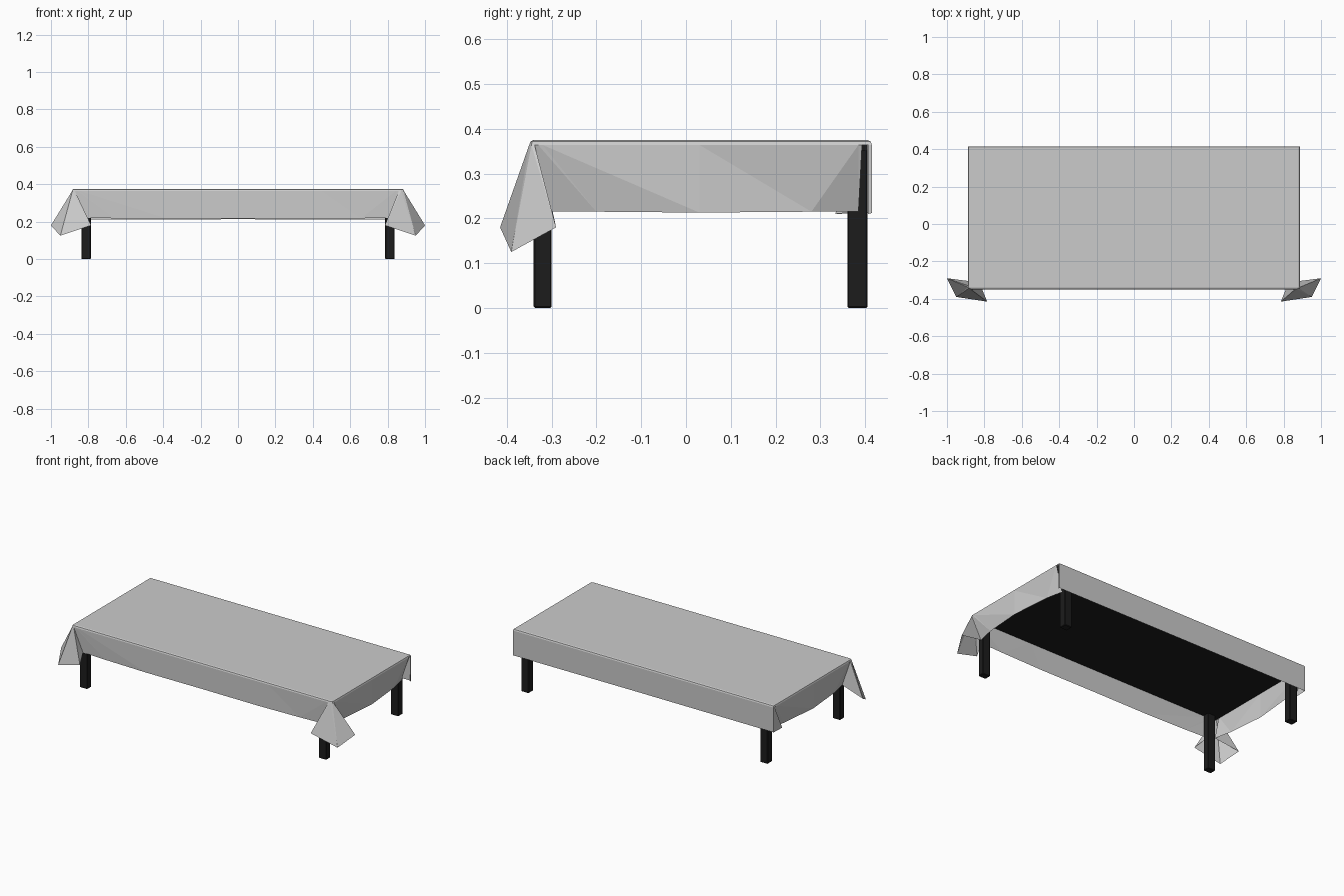
import bpy, bmesh

if "Cube" in bpy.data.objects:
    bpy.data.objects.remove(bpy.data.objects["Cube"])

black = bpy.data.materials.new("black_paint")
black.diffuse_color = (0.012, 0.012, 0.012, 1)
black.use_nodes = True
black.node_tree.nodes["Principled BSDF"].inputs["Base Color"].default_value = black.diffuse_color


def box(name, lo, hi, bevel=0.0):
    bm = bmesh.new()
    bmesh.ops.create_cube(bm, size=1)
    for v in bm.verts:
        v.co = [(a + b) / 2 + c * (b - a) for a, b, c in zip(lo, hi, v.co)]
    me = bpy.data.meshes.new(name)
    bm.to_mesh(me)
    bm.free()
    ob = bpy.data.objects.new(name, me)
    bpy.context.collection.objects.link(ob)
    me.materials.append(black)
    if bevel:
        mod = ob.modifiers.new("bevel", 'BEVEL')
        mod.width = bevel
        mod.segments = 1
    return ob


# Table board and four legs
box("table_board", (-0.87, -0.34, 0.35), (0.87, 0.405, 0.37))
for side, sx in (("left", -1), ("right", 1)):
    for end, y0, y1 in (("front", -0.34, -0.30), ("back", 0.36, 0.405)):
        xs = sorted((sx * 0.787, sx * 0.838))
        box(f"{end}_{side}_leg", (xs[0], y0, 0), (xs[1], y1, 0.355), 0.003)


# Cloth columns of one half: rim point (x, y) and hem point (x, y, z)
def half_columns(flap_y):
    return [
        ((0.0, -0.35), (0.0, -0.35, 0.217)),
        ((0.45, -0.35), (0.38, -0.35, 0.216)),
        ((0.845, -0.35), (0.66, -0.346, 0.218)),
        ((0.86, -0.35), (0.815, -0.342, 0.22)),      # front tuck
        ((0.872, -0.35), (0.785, -0.415, 0.18)),     # hanging corner fan
        ((0.885, -0.345), (0.95, -0.39, 0.125)),
        ((0.887, -0.338), (1.0, -0.29, 0.18)),
        ((0.887, -0.33), (0.845, -0.31, 0.215)),     # side tuck
        ((0.887, -0.32), (0.868, -0.2, 0.215)),
        ((0.887, 0.03), (0.887, 0.03, 0.213)),
        ((0.887, 0.385), (0.865, 0.28, 0.215)),
        ((0.887, 0.393), (0.842, 0.385, 0.215)),     # back tuck
        ((0.887, 0.407), (0.887, flap_y, 0.21)),     # back corner flap
        ((0.887, 0.415), (0.887, 0.415, 0.212)),
        ((0.0, 0.415), (0.0, 0.415, 0.213)),
    ]


right = half_columns(0.406)
left = [((-t[0], t[1]), (-b[0], b[1], b[2])) for t, b in half_columns(0.333)]
columns = right + left[-2:0:-1]
open_gap = 11      # the back right fold is open and shows the leg

bm = bmesh.new()
inner, rim, mid, hem = [], [], [], []
for (x, y), b in columns:
    ix = max(-0.877, min(0.877, x))
    iy = max(-0.34, min(0.405, y))
    inner.append(bm.verts.new((ix, iy, 0.375)))
    mx, my = (ix + (x - ix) * 0.7, iy + (y - iy) * 0.7)
    mid.append(bm.verts.new((mx, my, 0.372)))
    rim.append(bm.verts.new((x, y, 0.364)))
    hem.append(bm.verts.new(b))

# Flat top, rounded rim, then folded skirt down to the hem
bm.faces.new(inner)
n = len(columns)
for i in range(n):
    j = (i + 1) % n
    for up, low in ((inner, mid), (mid, rim), (rim, hem)):
        if low is hem:
            if i == open_gap:
                continue
            bm.faces.new((up[i], low[i], low[j]))
            bm.faces.new((up[i], low[j], up[j]))
        else:
            bm.faces.new((up[i], low[i], low[j], up[j]))
bmesh.ops.remove_doubles(bm, verts=bm.verts, dist=0.0005)
bmesh.ops.recalc_face_normals(bm, faces=bm.faces)
top = max(bm.faces, key=lambda f: f.calc_area())
if top.normal.z < 0:
    bmesh.ops.reverse_faces(bm, faces=bm.faces)
me = bpy.data.meshes.new("tablecloth")
bm.to_mesh(me)
bm.free()
cloth = bpy.data.objects.new("tablecloth", me)
bpy.context.collection.objects.link(cloth)
